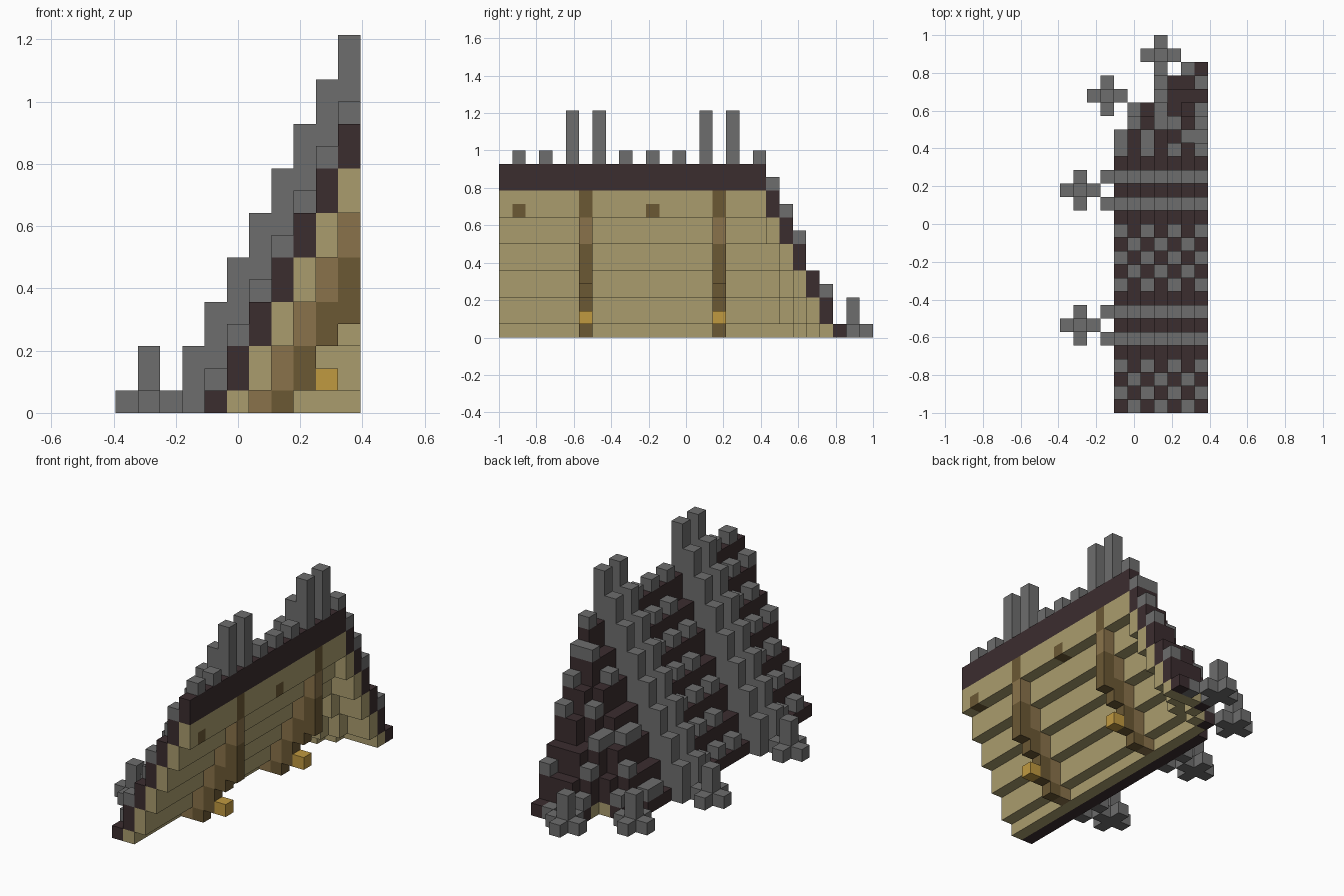
import bpy
import bmesh
import math
from mathutils import Vector

if "Cube" in bpy.data.objects:
    bpy.data.objects.remove(bpy.data.objects["Cube"], do_unlink=True)

U = 2 / 28                       # edge length of one block
ORIGIN = Vector((-5.5 * U, -1, 0))
RIBS = (6, 16)                   # rows of the two main ribs
RIDGE, HIP = 10, 19              # ridge column, row where the rounded end starts


def material(name, rgb):
    m = bpy.data.materials.new(name)
    m.use_nodes = True
    m.diffuse_color = (*rgb, 1)
    m.node_tree.nodes["Principled BSDF"].inputs["Base Color"].default_value = (*rgb, 1)
    return m


blocks = {}                      # (column, row, layer) -> part name


def stack(part, i, j, low, high):
    for k in range(max(low, 0), high):
        blocks[i, j, k] = part


def step(i, j):
    """Number of stairs below the ridge, or None outside the roof."""
    dx, dy = RIDGE - i, max(0, j - HIP)
    r = math.hypot(dx, dy)
    if i < 4 or i > RIDGE or r > 6.2 or (dx, dy) == (4, 4):
        return None
    return round(r)


# Stepped roof skin with a lining two blocks below it
heights = {}
for i in range(4, 11):
    for j in range(26):
        d = step(i, j)
        if d is None:
            continue
        top = 13 - 2 * d
        heights[i, j] = top
        stack("roof_lining", i, j, top - 4, top - 2)
        stack("roof_skin", i, j, top - 2, top)

# Chequered studs on the straight slope, leaving gaps beside the ribs
rib_rows = [r + o for r in RIBS for o in (-2, -1, 0, 1, 2)]
for (i, j), top in heights.items():
    if j <= HIP and j not in rib_rows and (i + j) % 2:
        stack("roof_studs", i, j, top, top + 1)

# Studs on the rounded end
end_studs = [(10, j) for j in (20, 21, 22, 24)] + [(7, j) for j in (21, 22, 23, 24)]
end_studs += [(4, 20), (5, 21), (5, 22), (6, 20), (8, 21), (9, 20)]
for i, j in end_studs:
    top = heights[i, j]
    stack("roof_studs", i, j, top, top + 1)
stack("roof_studs", 9, 25, 0, 1)

# Twin raised ribs running down the slope
for row in RIBS:
    for j in (row - 1, row + 1):
        for i in range(3, 11):
            top = 2 * (i - 4) + 1
            stack("outer_ribs", i, j, top, top + 4)

# Ground posts with cross-shaped feet
for i, j in ((1, 6), (1, 16), (3, 23), (7, 26)):
    stack("ground_posts", i, j, 0, 3)
    for a, b in ((1, 0), (-1, 0), (0, 1), (0, -1)):
        if (i + a, j + b) not in heights:
            stack("ground_posts", i + a, j + b, 0, 1)

# Inner beams, pale on top and dark beneath, with a lamp on each
for j in RIBS:
    for i in range(6, 11):
        base = 2 * (i - 4) - 5
        stack("beam_upper", i, j, base, base + 2)
        if i > 6:
            stack("beam_lower", i, j, base - 2, base)
    stack("beam_lower", RIDGE, j, 4, 5)
    stack("beam_lower", RIDGE, j, 9, 11)
    stack("lamps", 9, j, 1, 2)

# Peg ends set in the lining between the beams
for j in (1, 11):
    stack("beam_lower", RIDGE, j, 9, 10)

grey = material("slate grey", (0.155, 0.155, 0.155))
colours = {
    "roof_skin": material("dark plum", (0.044, 0.026, 0.028)),
    "roof_lining": material("tan wood", (0.40, 0.335, 0.155)),
    "roof_studs": grey,
    "outer_ribs": grey,
    "ground_posts": grey,
    "beam_upper": material("brown wood", (0.254, 0.171, 0.069)),
    "beam_lower": material("dark brown wood", (0.147, 0.098, 0.034)),
    "lamps": material("amber", (0.53, 0.32, 0.051)),
}


def build(part):
    """Mesh the exposed block faces of one part."""
    bm = bmesh.new()
    for cell, name in blocks.items():
        if name != part:
            continue
        centre = Vector(cell) + Vector((0.5, 0.5, 0.5))
        for axis in range(3):
            for sign in (-1, 1):
                n = Vector((0, 0, 0))
                n[axis] = sign
                if tuple(int(c + s) for c, s in zip(cell, n)) in blocks:
                    continue
                a = Vector((0, 0, 0))
                a[(axis + 1) % 3] = 1
                b = n.cross(a)
                corners = (a + b, b - a, -a - b, a - b)
                bm.faces.new([bm.verts.new(ORIGIN + U * (centre + (n + c) / 2))
                              for c in corners])
    bmesh.ops.remove_doubles(bm, verts=bm.verts[:], dist=U / 100)
    mesh = bpy.data.meshes.new(part)
    bm.to_mesh(mesh)
    bm.free()
    mesh.materials.append(colours[part])
    bpy.context.scene.collection.objects.link(bpy.data.objects.new(part, mesh))


for part in colours:
    build(part)
